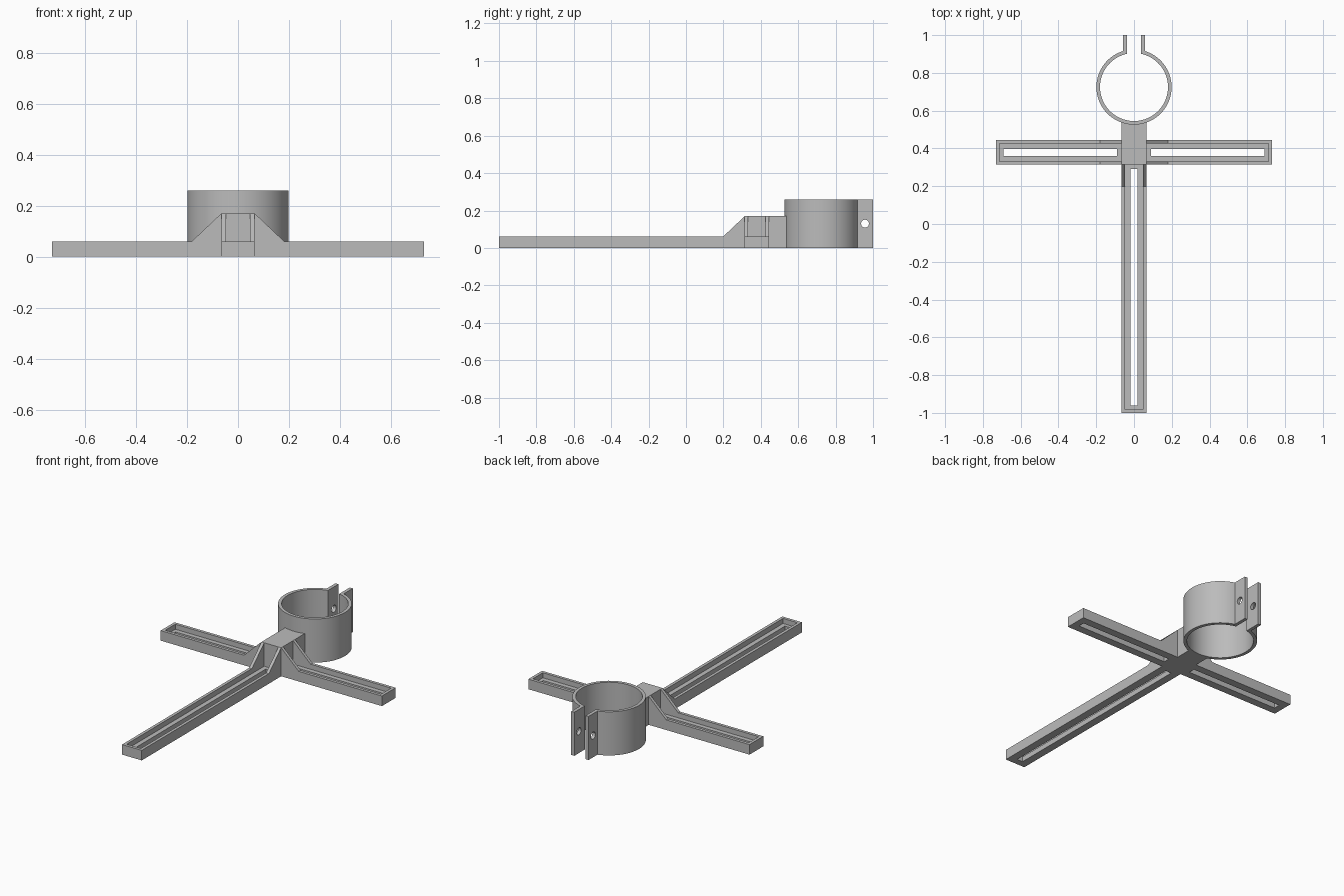
import bpy, bmesh, math
from mathutils import Matrix, Vector

if "Cube" in bpy.data.objects:
    bpy.data.objects.remove(bpy.data.objects["Cube"], do_unlink=True)

grey = bpy.data.materials.new("plain grey")
grey.use_nodes = True
grey.diffuse_color = (0.5, 0.5, 0.5, 1)
grey.node_tree.nodes["Principled BSDF"].inputs["Base Color"].default_value = (0.5, 0.5, 0.5, 1)


def finish(name, bm):
    bmesh.ops.recalc_face_normals(bm, faces=bm.faces)
    mesh = bpy.data.meshes.new(name)
    bm.to_mesh(mesh)
    bm.free()
    mesh.materials.append(grey)
    obj = bpy.data.objects.new(name, mesh)
    bpy.context.collection.objects.link(obj)
    return obj


def prism(name, points, offset):
    """Extrude a flat outline by an offset."""
    bm = bmesh.new()
    face = bm.faces.new([bm.verts.new(p) for p in points])
    new = bmesh.ops.extrude_face_region(bm, geom=[face])["geom"]
    bmesh.ops.translate(bm, vec=offset, verts=[v for v in new if isinstance(v, bmesh.types.BMVert)])
    return finish(name, bm)


def box(name, low, high):
    (x0, y0, z0), (x1, y1, z1) = low, high
    return prism(name, [(x0, y0, z0), (x1, y0, z0), (x1, y1, z0), (x0, y1, z0)], (0, 0, z1 - z0))


def cut(obj, cutter):
    """Subtract the cutter and throw it away."""
    mod = obj.modifiers.new("cut", 'BOOLEAN')
    mod.operation, mod.solver, mod.object = 'DIFFERENCE', 'EXACT', cutter
    bpy.ops.object.select_all(action='DESELECT')
    bpy.context.view_layer.objects.active = obj
    obj.select_set(True)
    bpy.ops.object.modifier_apply(modifier="cut")
    bpy.data.objects.remove(cutter, do_unlink=True)


HALF, WALL, ARM_H, HUB_H, FLOOR, GUSSET = 0.065, 0.018, 0.06, 0.17, 0.03, 0.116


def arm(name, length, angle, origin):
    """Slotted channel along +x whose side walls rise into gussets at the hub."""
    side = [(0, 0), (length, 0), (length, ARM_H), (GUSSET, ARM_H), (0, HUB_H)]
    obj = prism(name, [(x, -HALF, z) for x, z in side], (0, 2 * HALF, 0))
    inner = HALF - WALL
    cut(obj, box("recess_cutter", (-0.1, -inner, FLOOR), (length - WALL, inner, 0.3)))
    cut(obj, box("slot_cutter", (0.024, -0.019, -0.1), (length - 0.04, 0.019, 0.1)))
    obj.data.transform(Matrix.Translation(origin) @ Matrix.Rotation(angle, 4, 'Z'))


# Three slotted arms
arm("front_arm", 1.314, -math.pi / 2, (0, 0.314, 0))
arm("left_arm", 0.665, 0, (HALF, 0.379, 0))
arm("right_arm", 0.665, math.pi, (-HALF, 0.379, 0))

# Ring clamp with two parallel tabs, as one outline
CY, R_OUT, R_IN, RING_H = 0.725, 0.199, 0.18, 0.26
TAB_OUT, TAB_IN, STEPS = 0.057, 0.037, 72


def arc(radius, half_gap):
    start = math.asin(half_gap / radius)
    span = 2 * (math.pi - start)
    angles = [start + span * i / STEPS for i in range(STEPS + 1)]
    return [(radius * math.sin(a), CY + radius * math.cos(a), 0) for a in angles]


outline = [(TAB_IN, 1, 0), (TAB_OUT, 1, 0)] + arc(R_OUT, TAB_OUT)
outline += [(-TAB_OUT, 1, 0), (-TAB_IN, 1, 0)] + arc(R_IN, TAB_IN)[::-1]
clamp = prism("ring_clamp", outline, (0, 0, RING_H))

# Bolt hole through both tabs
hole = [(-0.1, 0.957 + 0.021 * math.cos(a), 0.13 + 0.021 * math.sin(a))
        for a in (math.tau * i / 32 for i in range(32))]
cut(clamp, prism("bolt_cutter", hole, (0.2, 0, 0)))
bpy.ops.object.shade_smooth_by_angle(angle=math.radians(30))

# Hub block, hollowed to follow the ring
hub = box("hub", (-HALF, 0.314, 0), (HALF, 0.56, HUB_H))
bore = [(0.19 * math.cos(a), CY + 0.19 * math.sin(a), -0.1)
        for a in (math.tau * i / 72 for i in range(72))]
cut(hub, prism("bore_cutter", bore, (0, 0, 0.5)))
